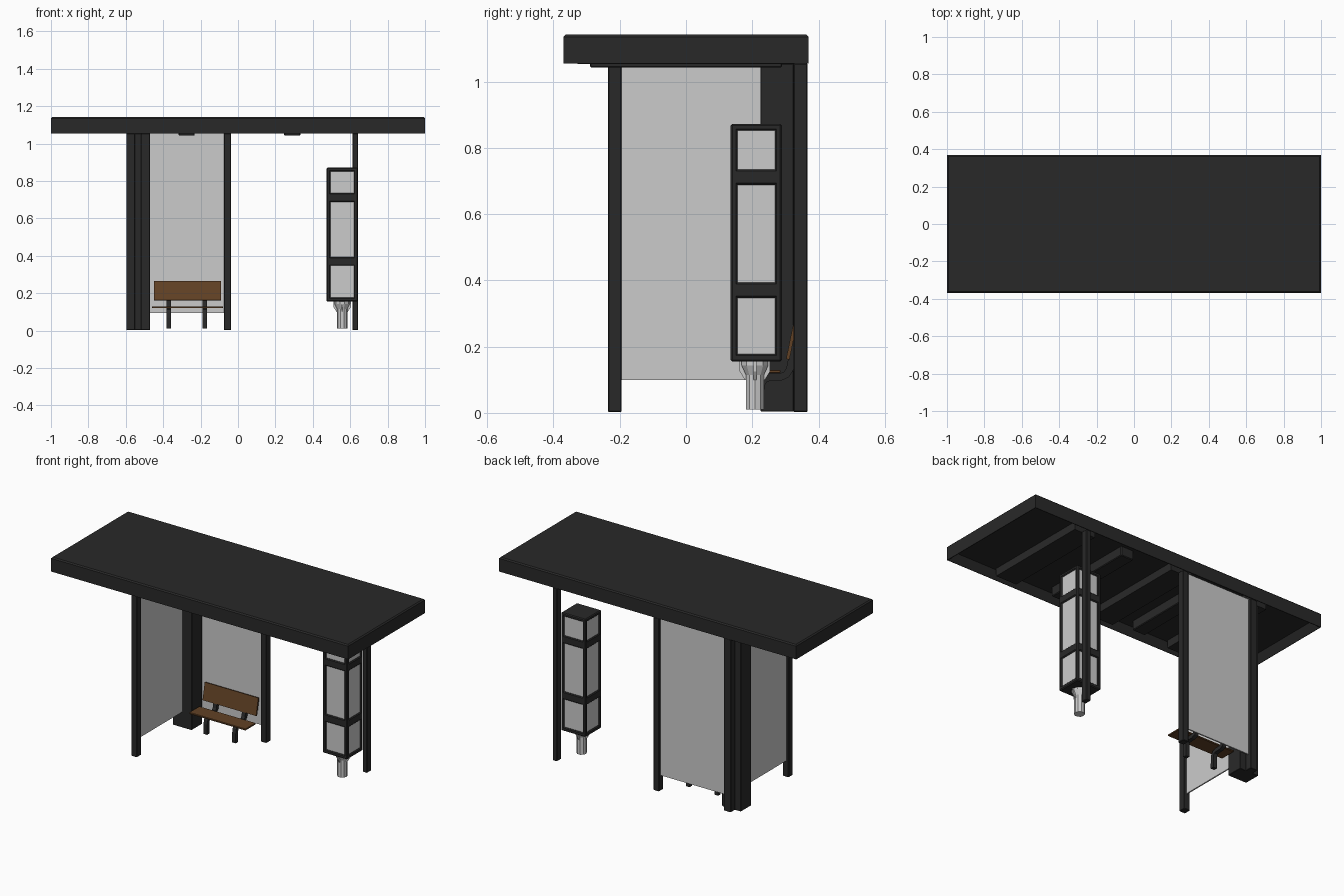
import bpy, bmesh, math
from mathutils import Vector

if "Cube" in bpy.data.objects:
    bpy.data.objects.remove(bpy.data.objects["Cube"])


def mat(name, rgb):
    m = bpy.data.materials.new(name)
    m.diffuse_color = (*rgb, 1)
    m.use_nodes = True
    m.node_tree.nodes["Principled BSDF"].inputs["Base Color"].default_value = m.diffuse_color
    return m


DARK = mat("charcoal_metal", (0.022, 0.022, 0.022))
WOOD = mat("brown_wood", (0.12, 0.053, 0.018))


def finish(name, bm, m=None, bevel=0):
    bmesh.ops.recalc_face_normals(bm, faces=bm.faces)
    me = bpy.data.meshes.new(name)
    bm.to_mesh(me)
    bm.free()
    ob = bpy.data.objects.new(name, me)
    bpy.context.collection.objects.link(ob)
    if m:
        me.materials.append(m)
    if bevel:
        b = ob.modifiers.new("bevel", 'BEVEL')
        b.width, b.segments = bevel, 1
    return ob


def box(name, x, y, z, m=None, bevel=0):
    """Box from (min, max) ranges."""
    bm = bmesh.new()
    bmesh.ops.create_cube(bm, size=1)
    for v in bm.verts:
        v.co = Vector([(r[0] + r[1]) / 2 + c * (r[1] - r[0]) for r, c in zip((x, y, z), v.co)])
    return finish(name, bm, m, bevel)


def prism(name, pts, to3d, extrude, m=None, bevel=0):
    """Extruded flat profile."""
    bm = bmesh.new()
    f = bm.faces.new([bm.verts.new(to3d(*p)) for p in pts])
    r = bmesh.ops.extrude_face_region(bm, geom=[f])
    bmesh.ops.translate(bm, vec=extrude, verts=[g for g in r["geom"] if isinstance(g, bmesh.types.BMVert)])
    return finish(name, bm, m, bevel)


# Roof: tray with an open, recessed underside
bm = bmesh.new()
bmesh.ops.create_cube(bm, size=1)
for v in bm.verts:
    v.co = (v.co.x * 2, v.co.y * 0.738, 1.095 + v.co.z * 0.094)
bm.faces.ensure_lookup_table()
under = min(bm.faces, key=lambda f: f.calc_center_median().z)
top = max(bm.faces, key=lambda f: f.calc_center_median().z)
outer = list(top.edges) + list(under.edges)
bmesh.ops.inset_region(bm, faces=[under], thickness=0.042)
bmesh.ops.translate(bm, vec=(0, 0, 0.052), verts=under.verts)
bmesh.ops.bevel(bm, geom=[e for e in outer if e.is_valid and max(abs(v.co.x) for v in e.verts) > 0.99],
                offset=0.007, segments=1, affect='EDGES')
finish("roof", bm, DARK)

# Ceiling cross beams and lamp strips
for i, x in enumerate((-0.58, -0.055, 0.62)):
    box(f"roof_beam_{i}", (x - 0.07, x + 0.07), (-0.328, 0.328), (1.053, 1.102), DARK)
for i, x in enumerate((-0.275, 0.29)):
    box(f"ceiling_lamp_{i}", (x - 0.043, x + 0.043), (-0.29, 0.29), (1.042, 1.102), DARK, 0.004)

# Posts
for n, x, y, w in (("front_left_post", -0.535, -0.215, 0.02), ("back_middle_post", -0.056, 0.346, 0.019),
                   ("back_right_post", 0.626, 0.346, 0.015)):
    box(n, (x - w, x + w), (y - 0.021, y + 0.021), (0.002, 1.055), DARK, 0.003)

# Corner column with notched outer corner
outline = [(-0.597, 0.225), (-0.47, 0.225), (-0.47, 0.325), (-0.51, 0.325), (-0.51, 0.366),
           (-0.557, 0.366), (-0.557, 0.325), (-0.597, 0.325)]
prism("corner_column", outline, lambda a, b: (a, b, 0.004), (0, 0, 1.05), DARK, 0.002)

# Glass walls
box("left_glass", (-0.539, -0.531), (-0.2, 0.23), (0.1, 1.055))
box("back_glass", (-0.515, -0.07), (0.342, 0.35), (0.095, 1.055))

# Bench: seat, tilted backrest, curved legs
box("seat", (-0.46, -0.08), (0.187, 0.285), (0.12, 0.13), WOOD, 0.002)
back = [(0.302, 0.163), (0.312, 0.16), (0.333, 0.262), (0.323, 0.265)]
prism("backrest", back, lambda y, z: (-0.45, y, z), (0.36, 0, 0), WOOD)


def strip(path, h):
    """Outline of a thick line following the path."""
    a, b = [], []
    for i, p in enumerate(path):
        d = Vector(path[min(i + 1, len(path) - 1)]) - Vector(path[max(i - 1, 0)])
        n = Vector((-d.y, d.x)).normalized() * h
        a.append(Vector(p) + n)
        b.append(Vector(p) - n)
    return a + b[::-1]


leg = [(0.225, 0.01), (0.225, 0.07), (0.229, 0.09), (0.238, 0.103), (0.255, 0.108), (0.285, 0.108),
       (0.303, 0.116), (0.313, 0.132), (0.318, 0.155), (0.332, 0.22)]
for i, x in enumerate((-0.37, -0.177)):
    prism(f"bench_leg_{i}", strip(leg, 0.011), lambda y, z: (x - 0.012, y, z), (0.024, 0, 0), DARK)

# Information pillar: corner bars, cross bands, light panels
CX, CY, HX, HY = 0.557, 0.212, 0.083, 0.077
for sx in (-1, 1):
    for sy in (-1, 1):
        xs = sorted((CX + sx * HX, CX + sx * (HX - 0.021)))
        ys = sorted((CY + sy * HY, CY + sy * (HY - 0.021)))
        box("pillar_corner_bar", xs, ys, (0.165, 0.865), DARK, 0.005)
for z in ((0.155, 0.178), (0.347, 0.394), (0.688, 0.735), (0.852, 0.872)):
    box("pillar_band", (CX - HX, CX + HX), (CY - HY, CY + HY), z, DARK, 0.005)
for z in ((0.17, 0.355), (0.385, 0.7), (0.725, 0.86)):
    box("pillar_panel", (CX - HX + 0.007, CX + HX - 0.007), (CY - HY + 0.007, CY + HY - 0.007), z)

# Pillar pedestal: faceted stem with flared collar and brackets
bm = bmesh.new()
rings = []
N = 10
for r, z in ((0.029, 0.01), (0.029, 0.115), (0.042, 0.143), (0.042, 0.158)):
    rings.append([bm.verts.new((CX + r * math.cos(2 * math.pi * k / N),
                                CY - 0.004 + r * math.sin(2 * math.pi * k / N), z)) for k in range(N)])
for a, b in zip(rings, rings[1:]):
    for k in range(N):
        bm.faces.new((a[k], a[(k + 1) % N], b[(k + 1) % N], b[k]))
bm.faces.new(rings[0])
bm.faces.new(rings[-1])
finish("pedestal", bm)
for k in range(4):
    c, s = math.cos(k * math.pi / 2), math.sin(k * math.pi / 2)
    prism("pedestal_bracket", [(0.02, 0.1), (0.03, 0.1), (0.046, 0.125), (0.046, 0.157), (0.02, 0.157)],
          lambda r, z: (CX + r * c + s * 0.004, CY - 0.004 + r * s - c * 0.004, z), (-s * 0.008, c * 0.008, 0))
